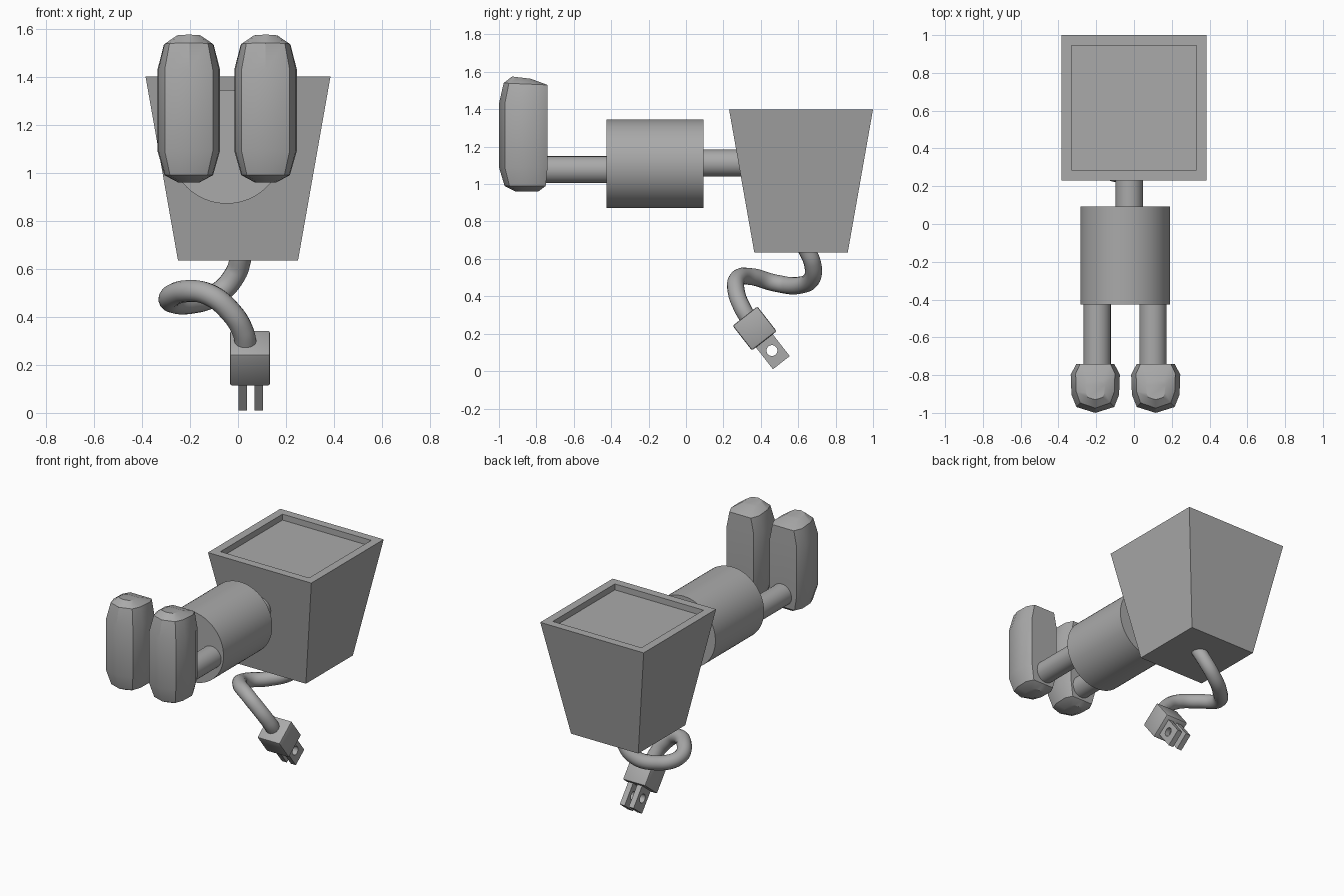
import bpy, bmesh, math
from mathutils import Vector, Matrix

cube = bpy.data.objects.get("Cube")
if cube:
    bpy.data.objects.remove(cube, do_unlink=True)

GREY = (0.40, 0.40, 0.40, 1)
grey = bpy.data.materials.new("plain grey")
grey.use_nodes = True
grey.diffuse_color = GREY
grey.node_tree.nodes["Principled BSDF"].inputs["Base Color"].default_value = GREY


def finish(name, bm, smooth=None):
    """Turn a bmesh into a named object, optionally smooth by angle."""
    bmesh.ops.recalc_face_normals(bm, faces=bm.faces)
    mesh = bpy.data.meshes.new(name)
    bm.to_mesh(mesh)
    bm.free()
    mesh.materials.append(grey)
    obj = bpy.data.objects.new(name, mesh)
    bpy.context.collection.objects.link(obj)
    if smooth:
        bpy.ops.object.select_all(action="DESELECT")
        obj.select_set(True)
        bpy.context.view_layer.objects.active = obj
        bpy.ops.object.shade_smooth_by_angle(angle=math.radians(smooth))
    return obj


def loft(bm, rings):
    """Skin closed rings of points and cap both ends."""
    loops = [[bm.verts.new(p) for p in ring] for ring in rings]
    n = len(loops[0])
    for a, b in zip(loops, loops[1:]):
        for i in range(n):
            j = (i + 1) % n
            bm.faces.new((a[i], a[j], b[j], b[i]))
    bm.faces.new(loops[0])
    bm.faces.new(loops[-1])


def rod(name, x, z, radius, y0, y1, sides=48):
    """Cylinder lying along the y axis."""
    bm = bmesh.new()
    place = Matrix.Translation((x, (y0 + y1) / 2, z)) @ Matrix.Rotation(math.pi / 2, 4, "X")
    bmesh.ops.create_cone(bm, cap_ends=True, segments=sides, radius1=radius,
                          radius2=radius, depth=y1 - y0, matrix=place)
    return finish(name, bm, 40)


# Tapered square head with a shallow recess in its top
def square(half, z):
    return [(sx * half, 0.615 + sy * half, z)
            for sx, sy in ((-1, -1), (1, -1), (1, 1), (-1, 1))]


bm = bmesh.new()
loft(bm, [square(0.25, 0.635), square(0.385, 1.4), square(0.33, 1.4), square(0.33, 1.36)])
finish("head", bm)

# Neck, body and legs
rod("neck", -0.025, 1.112, 0.072, 0.05, 0.36)
rod("body", -0.047, 1.108, 0.237, -0.425, 0.093, 64)
for side, x in (("right", -0.195), ("left", 0.1)):
    rod(side + "_leg", x, 1.077, 0.072, -0.8, -0.4)

# Feet: faceted upright pads; the section is (half width, front-to-back fraction)
HALF = [(0, 0), (0.1, 0.12), (0.126, 0.37), (0.13, 0.78), (0.1, 1), (0, 1)]
SECTION = HALF + [(-x, t) for x, t in HALF[-2:0:-1]]
# Each level: height, width scale, front y, back y, drop at the back
LEVELS = [(0.96, 0.35, -0.91, -0.79, 0), (0.99, 0.78, -0.97, -0.75, 0),
          (1.09, 1, -1, -0.74, 0), (1.43, 1, -1, -0.74, 0),
          (1.54, 0.8, -0.975, -0.74, 0.01), (1.575, 0.4, -0.93, -0.83, 0.012)]
for side, cx in (("right", -0.205), ("left", 0.115)):
    bm = bmesh.new()
    loft(bm, [[(cx + x * s, f + (b - f) * t, z - drop * t) for x, t in SECTION]
              for z, s, f, b, drop in LEVELS])
    finish(side + "_foot", bm, 35)

# Curling power cord
PATH = [(0.015, 0.64, 0.66), (-0.01, 0.675, 0.58), (-0.08, 0.675, 0.5),
        (-0.2, 0.6, 0.458), (-0.285, 0.48, 0.47), (-0.23, 0.35, 0.505),
        (-0.12, 0.275, 0.492), (-0.03, 0.27, 0.42), (0.02, 0.3, 0.34), (0.035, 0.34, 0.27)]
curve = bpy.data.curves.new("cord", "CURVE")
curve.dimensions = "3D"
curve.bevel_depth = 0.046
curve.bevel_resolution = 5
curve.use_fill_caps = True
spline = curve.splines.new("BEZIER")
spline.bezier_points.add(len(PATH) - 1)
for point, co in zip(spline.bezier_points, PATH):
    point.co = co
    point.handle_left_type = point.handle_right_type = "AUTO"
curve.materials.append(grey)
bpy.context.collection.objects.link(bpy.data.objects.new("cord", curve))

# Plug frame: local -z runs along the prongs
plug_frame = Matrix.Translation((0.05, 0.367, 0.228)) @ Matrix.Rotation(math.radians(38), 4, "X")

bm = bmesh.new()
bmesh.ops.create_cube(bm, size=0.168)
bmesh.ops.bevel(bm, geom=bm.edges[:], offset=0.01, segments=2, affect="EDGES", profile=0.5)
bm.transform(plug_frame)
finish("plug_body", bm, 35)

# Prongs: flat blades with a round hole, skinned between hole and outline
SIDES = 32
HOLE_Z, HOLE_R, BLADE_HALF = -0.15, 0.029, 0.057
for side, px in (("right", -0.03), ("left", 0.037)):
    bm = bmesh.new()
    hole, rim = [], []
    for i in range(SIDES):
        a = 2 * math.pi * i / SIDES
        c, s = math.cos(a), math.sin(a)
        k = 1 / max(abs(c), abs(s))
        hole.append((c * HOLE_R, HOLE_Z + s * HOLE_R))
        rim.append((c * k * BLADE_HALF, HOLE_Z + s * k * 0.082))
    loops = [[bm.verts.new((px + dx, y, z)) for y, z in pts]
             for pts, dx in ((hole, -0.018), (rim, -0.018), (rim, 0.018), (hole, 0.018))]
    for a, b in zip(loops, loops[1:] + loops[:1]):
        for i in range(SIDES):
            j = (i + 1) % SIDES
            bm.faces.new((a[i], a[j], b[j], b[i]))
    bm.transform(plug_frame)
    finish(side + "_prong", bm, 30)
